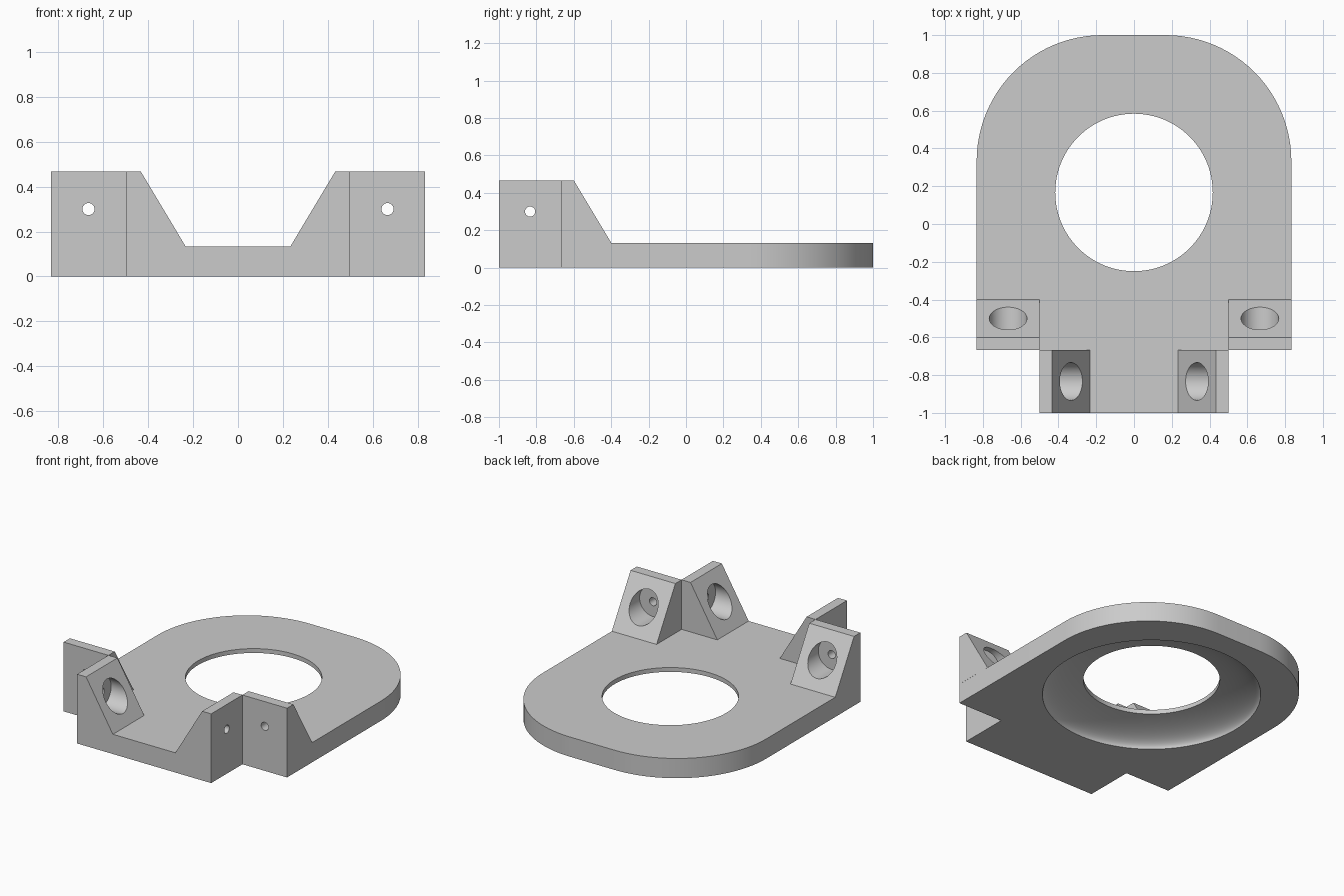
import bpy, bmesh
from math import sin, cos, pi, sqrt
from mathutils import Matrix

default = bpy.data.objects.get("Cube")
if default:
    bpy.data.objects.remove(default, do_unlink=True)

grey = bpy.data.materials.new("plain grey")
grey.use_nodes = True
grey.diffuse_color = (0.6, 0.6, 0.6, 1)
grey.node_tree.nodes["Principled BSDF"].inputs["Base Color"].default_value = (0.6, 0.6, 0.6, 1)

THICK = 0.133      # plate thickness
TOP = 0.467        # bracket height
HALF = 0.833       # half plate width
STEP = -0.667      # y where the front tab begins
HOLE_Y = 0.167     # centre of the large opening


def make_object(name, bm):
    bmesh.ops.recalc_face_normals(bm, faces=bm.faces)
    mesh = bpy.data.meshes.new(name)
    bm.to_mesh(mesh)
    bm.free()
    mesh.materials.append(grey)
    obj = bpy.data.objects.new(name, mesh)
    bpy.context.collection.objects.link(obj)
    return obj


def prism(name, points, offset):
    """Closed outline pushed along an offset vector."""
    bm = bmesh.new()
    face = bm.faces.new([bm.verts.new(p) for p in points])
    result = bmesh.ops.extrude_face_region(bm, geom=[face], use_keep_orig=True)
    verts = [g for g in result["geom"] if isinstance(g, bmesh.types.BMVert)]
    bmesh.ops.translate(bm, verts=verts, vec=offset)
    return make_object(name, bm)


def lathe(name, profile, matrix, steps):
    """Solid of revolution about z from (radius, height) pairs, then placed."""
    bm = bmesh.new()
    rings = [[bm.verts.new((r * cos(2 * pi * i / steps), r * sin(2 * pi * i / steps), z))
              for i in range(steps)] for r, z in profile]
    for low, high in zip(rings, rings[1:]):
        for i in range(steps):
            j = (i + 1) % steps
            bm.faces.new((low[i], low[j], high[j], high[i]))
    bm.faces.new(rings[0])
    bm.faces.new(rings[-1])
    bm.transform(matrix)
    return make_object(name, bm)


def cut(obj, cutter):
    mod = obj.modifiers.new("cut", 'BOOLEAN')
    mod.operation = 'DIFFERENCE'
    mod.solver = 'EXACT'
    mod.object = cutter
    bpy.context.view_layer.objects.active = obj
    bpy.ops.object.modifier_apply(modifier=mod.name)
    bpy.data.objects.remove(cutter, do_unlink=True)


def smooth(obj):
    bpy.ops.object.select_all(action='DESELECT')
    obj.select_set(True)
    bpy.context.view_layer.objects.active = obj
    bpy.ops.object.shade_smooth_by_angle(angle=pi / 6)


# Base plate: rounded back corners and a narrower front tab
corner = 0.667
half_outline = [(0.5, -1), (0.5, STEP), (HALF, STEP)]
for i in range(25):
    a = pi / 2 * i / 24
    half_outline.append((HALF - corner + corner * cos(a), 1 - corner + corner * sin(a)))
outline = half_outline + [(-x, y) for x, y in reversed(half_outline)]
plate = prism("base_plate", [(x, y, 0) for x, y in outline], (0, 0, THICK))

# Opening: straight lip above, flattened dome hollow below
dome, hole = 0.667, 0.417
lip = sqrt(1 - (hole / dome) ** 2)
profile = [(dome, -0.1)]
for i in range(17):
    h = lip * sin(pi / 2 * i / 16)
    profile.append((dome * sqrt(1 - h * h), THICK * h))
profile.append((hole, 0.3))
cut(plate, lathe("opening_cutter", profile, Matrix.Translation((0, HOLE_Y, 0)), 96))
smooth(plate)


# Sloped bracket with a counterbored screw hole running along its depth
def bracket(name, x, y, turn):
    wall, foot, half = 0.067, 0.267, 0.167
    side = [(0, THICK), (foot, THICK), (wall, TOP), (0, TOP)]
    obj = prism(name, [(-half, d, z) for d, z in side], (2 * half, 0, 0))
    along = Matrix.Translation((0, 0, 0.3)) @ Matrix.Rotation(-pi / 2, 4, 'X')
    bore = [(0.027, -0.1), (0.027, wall), (0.1, wall), (0.1, 0.5)]
    cut(obj, lathe(name + "_cutter", bore, along, 48))
    obj.data.transform(Matrix.Translation((x, y, 0)) @ Matrix.Rotation(turn, 4, 'Z'))
    smooth(obj)


for label, s in (("left", 1), ("right", -1)):
    bracket("side_bracket_" + label, s * 0.6665, STEP, 0)
    bracket("front_bracket_" + label, s * 0.5, -0.8335, s * pi / 2)
